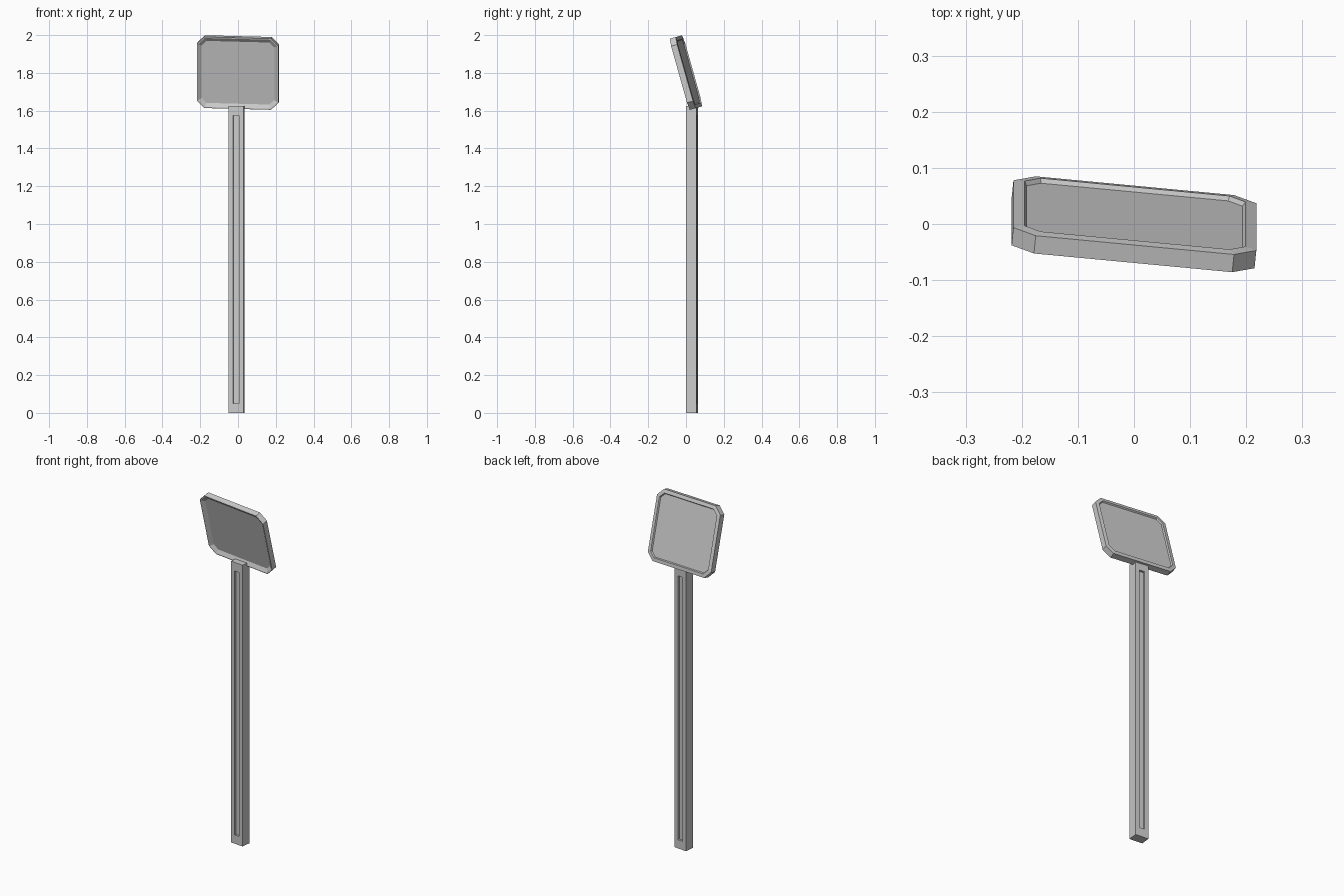
import bpy, bmesh
from math import radians, sqrt
from mathutils import Matrix, Vector

old = bpy.data.objects.get("Cube")
if old:
    bpy.data.objects.remove(old, do_unlink=True)

YAW = Matrix.Rotation(radians(-5.6), 4, 'Z')
TILT = Matrix.Rotation(radians(15.7), 4, 'X')

# Single plain grey
grey = bpy.data.materials.new("plain_grey")
grey.use_nodes = True
grey.diffuse_color = (0.6, 0.6, 0.6, 1)
grey.node_tree.nodes["Principled BSDF"].inputs["Base Color"].default_value = (0.6, 0.6, 0.6, 1)


def loft(name, rings, matrix):
    """Skin a list of equal-length rings and cap both ends."""
    bm = bmesh.new()
    loops = [[bm.verts.new(p) for p in ring] for ring in rings]
    n = len(loops[0])
    for a, b in zip(loops, loops[1:]):
        for i in range(n):
            j = (i + 1) % n
            bm.faces.new((a[i], a[j], b[j], b[i]))
    bm.faces.new(loops[0])
    bm.faces.new(loops[-1])
    bmesh.ops.recalc_face_normals(bm, faces=bm.faces[:])
    mesh = bpy.data.meshes.new(name)
    bm.to_mesh(mesh)
    bm.free()
    mesh.materials.append(grey)
    obj = bpy.data.objects.new(name, mesh)
    obj.matrix_world = matrix
    bpy.context.collection.objects.link(obj)
    return obj


def octagon(inset, y):
    """Chamfered rectangle in the panel plane, shrunk by inset."""
    w, h = 0.2175 - inset, 0.1955 - inset
    c = 0.04 - inset * (2 - sqrt(2))
    return [(w, y, h - c), (w - c, y, h), (c - w, y, h), (-w, y, h - c),
            (-w, y, c - h), (c - w, y, -h), (w - c, y, -h), (w, y, c - h)]


def rect(w, z0, z1, y):
    return [(-w, y, z0), (w, y, z0), (w, y, z1), (-w, y, z1)]


# Tilted panel: dished front, raised rim and shallow recess behind
profile = [(0.025, -0.004), (0.006, -0.017), (0, -0.017),
           (0, 0.016), (0.02, 0.019), (0.024, 0.011)]
loft("sign_panel", [octagon(i, y) for i, y in profile],
     Matrix.Translation((0, 0, 1.802)) @ TILT @ YAW)

# Square post with a long groove front and back
half_w, half_d, top, depth = 0.04, 0.028, 1.625, 0.012
groove = (0.016, 0.05, 1.575)
body = (half_w, 0, top)
loft("post", [rect(*groove, depth - half_d), rect(*groove, -half_d),
              rect(*body, -half_d), rect(*body, half_d),
              rect(*groove, half_d), rect(*groove, half_d - depth)],
     Matrix.Translation((-0.007, 0.031, 0)) @ YAW)
